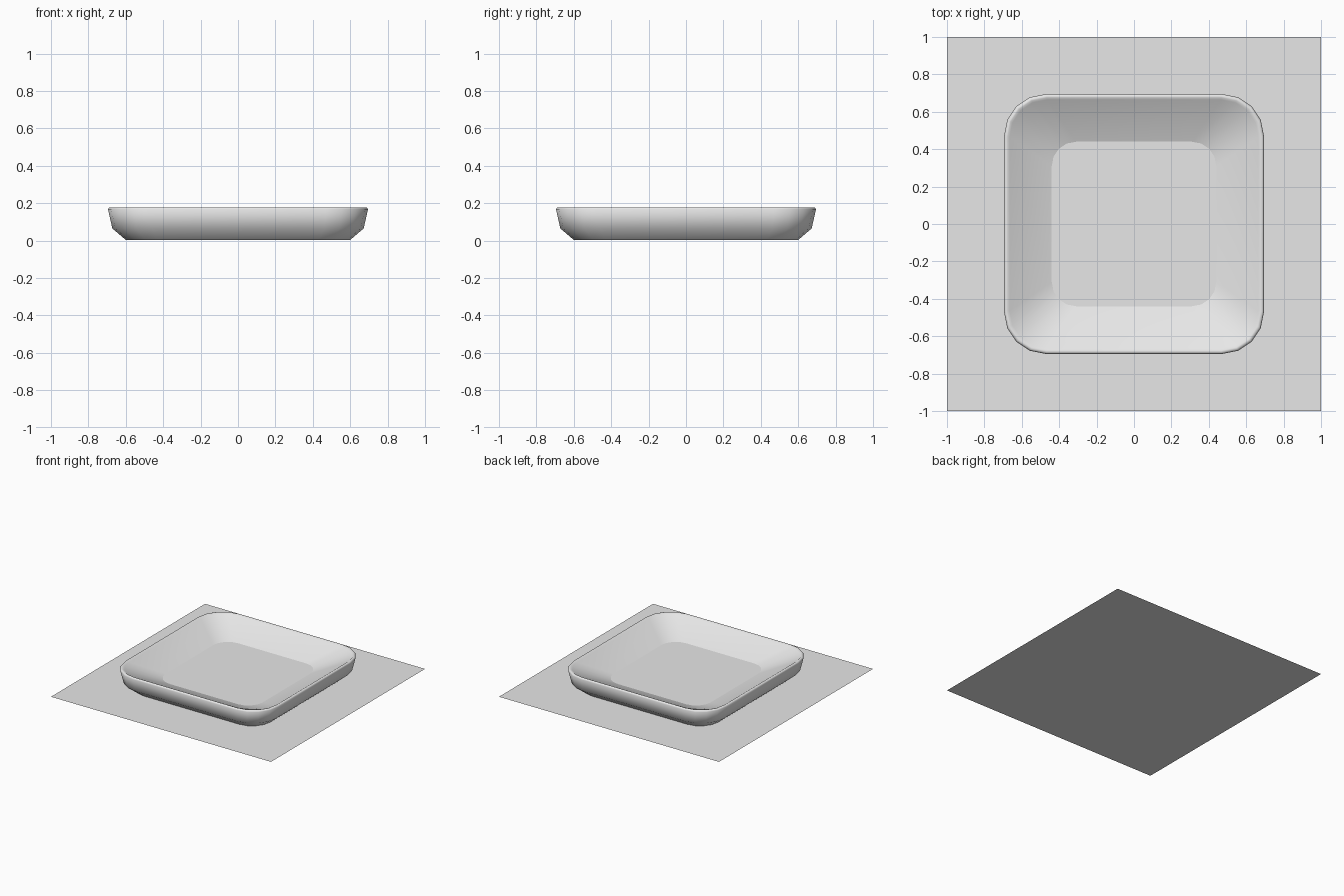
import bpy
import bmesh
from math import sin, cos, pi, radians

cube = bpy.data.objects.get("Cube")
if cube:
    bpy.data.objects.remove(cube, do_unlink=True)


def make_material(name, color):
    mat = bpy.data.materials.new(name)
    mat.use_nodes = True
    mat.diffuse_color = color
    mat.node_tree.nodes["Principled BSDF"].inputs["Base Color"].default_value = color
    return mat


def make_object(name, bm, mat):
    mesh = bpy.data.meshes.new(name)
    bm.to_mesh(mesh)
    bm.free()
    obj = bpy.data.objects.new(name, mesh)
    bpy.context.collection.objects.link(obj)
    mesh.materials.append(mat)
    return obj


def rounded_ring(bm, half, radius, z, steps=4):
    """Rounded square loop of vertices, counter-clockwise."""
    verts = []
    for i, (sx, sy) in enumerate([(1, 1), (-1, 1), (-1, -1), (1, -1)]):
        for k in range(steps + 1):
            a = (i + k / steps) * pi / 2
            inner = half - radius
            verts.append(bm.verts.new((sx * inner + radius * cos(a),
                                       sy * inner + radius * sin(a), z)))
    return verts


grey = make_material("light grey", (0.8, 0.8, 0.8, 1))

# Flat ground sheet
bm = bmesh.new()
bmesh.ops.create_grid(bm, x_segments=1, y_segments=1, size=1)
make_object("base_sheet", bm, grey)

# Plate: profile of (half width, corner radius, height), from foot over the rim to the floor
profile = [(0.60, 0.17, 0.004), (0.672, 0.21, 0.065), (0.695, 0.225, 0.168),
           (0.688, 0.22, 0.178), (0.676, 0.21, 0.178), (0.665, 0.20, 0.17),
           (0.44, 0.13, 0.075)]
bm = bmesh.new()
rings = [rounded_ring(bm, *p) for p in profile]
for low, high in zip(rings, rings[1:]):
    n = len(low)
    for i in range(n):
        j = (i + 1) % n
        bm.faces.new((low[i], low[j], high[j], high[i]))
bm.faces.new(rings[-1])
bm.faces.new(reversed(rings[0]))
plate = make_object("plate", bm, grey)

# Smooth sides, crisp floor and foot edges
bpy.ops.object.select_all(action='DESELECT')
plate.select_set(True)
bpy.context.view_layer.objects.active = plate
bpy.ops.object.shade_smooth_by_angle(angle=radians(60))
for face in plate.data.polygons:
    if len(face.vertices) > 4:
        face.use_smooth = False
